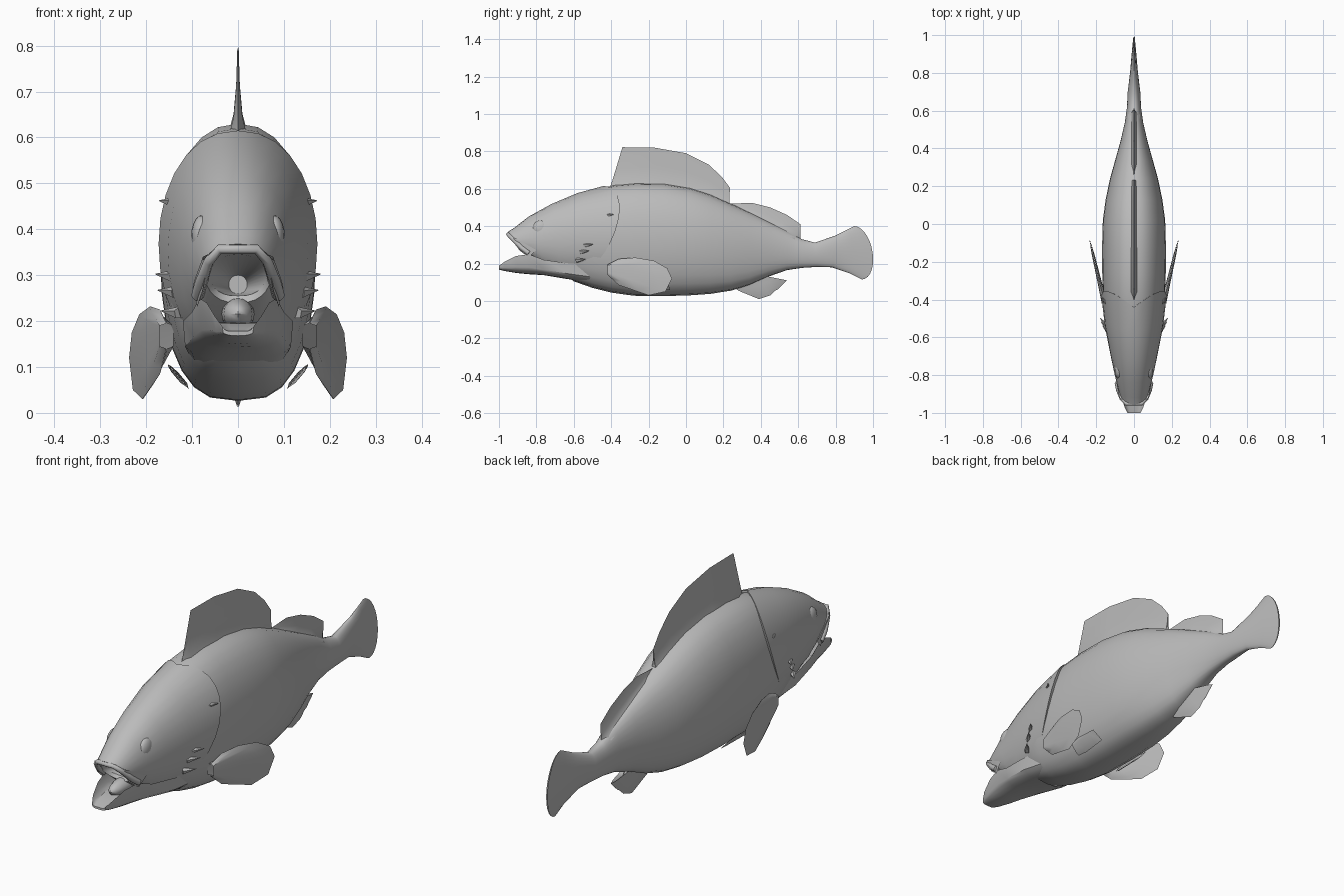
import bpy, bmesh, math
from mathutils import Vector

if "Cube" in bpy.data.objects:
    bpy.data.objects.remove(bpy.data.objects["Cube"])

grey = bpy.data.materials.new("fish_grey")
grey.diffuse_color = (0.5, 0.5, 0.5, 1)
grey.use_nodes = True
grey.node_tree.nodes["Principled BSDF"].inputs["Base Color"].default_value = grey.diffuse_color


def finish(name, bm, angle=40):
    bmesh.ops.remove_doubles(bm, verts=bm.verts, dist=0.0005)
    bmesh.ops.recalc_face_normals(bm, faces=bm.faces)
    me = bpy.data.meshes.new(name)
    bm.to_mesh(me)
    bm.free()
    me.materials.append(grey)
    ob = bpy.data.objects.new(name, me)
    bpy.context.collection.objects.link(ob)
    bpy.ops.object.select_all(action='DESELECT')
    ob.select_set(True)
    bpy.context.view_layer.objects.active = ob
    bpy.ops.object.shade_smooth_by_angle(angle=math.radians(angle))
    return ob


def loft(name, rings, n=24, low_pow=0.8, scoop=False, angle=40):
    """rings: (y_top, z_top, y_bottom, z_bottom, half_width, backward_bow)"""
    bm = bmesh.new()
    loops = []
    for yt, zt, yb, zb, w, bow in rings:
        loop = []
        for i in range(n):
            a = 2 * math.pi * i / n
            s, c = round(math.sin(a), 6), round(math.cos(a), 6)
            f = (1 - c) / 2
            # fuller section below the middle
            x = w * math.copysign(abs(s) ** (low_pow if c < 0 else .9), s)
            z = zt + (zb - zt) * f
            if scoop and c >= 0:
                z = (zt + zb) / 2 + (zt - zb) / 2 * max(0, 2 * s * s - 1)
            loop.append(bm.verts.new((x, yt + (yb - yt) * f + bow * abs(s), z)))
        loops.append(loop)
    for A, B in zip(loops, loops[1:]):
        for i in range(n):
            j = (i + 1) % n
            bm.faces.new((A[i], A[j], B[j], B[i]))
    bm.faces.new(loops[0])
    bm.faces.new(loops[-1])
    return finish(name, bm, angle)


LENS = ((0, 1), (.35, .75), (.75, .5), (1, .04))
WEDGE = ((0, 1.3), (.2, .6), (.5, .25), (1, .04))


def fin(name, base, tip, thick, place=lambda y, z: 0.0, side=1, steps=LENS):
    """Tapering fin between a base line and a tip line of (y, z) points."""
    bm = bmesh.new()
    last = len(base) - 1
    for sgn in (1, -1):
        grid = []
        for k, (b, t) in enumerate(zip(base, tip)):
            row = []
            edge = 0.04 if k in (0, last) else 1
            for f, w in steps:
                y, z = b[0] + (t[0] - b[0]) * f, b[1] + (t[1] - b[1]) * f
                x = place(y, z) + sgn * thick * w * edge
                row.append(bm.verts.new((side * x, y, z)))
            grid.append(row)
        for A, B in zip(grid, grid[1:]):
            for i in range(len(steps) - 1):
                bm.faces.new((A[i], A[i + 1], B[i + 1], B[i]))
    return finish(name, bm, 50)


# body running into the tail fin
loft("body", [
    (-.66, .50, -.66, .16, .10, 0), (-.58, .555, -.60, .105, .135, 0),
    (-.48, .595, -.50, .07, .153, 0), (-.38, .62, -.40, .045, .162, 0),
    (-.27, .63, -.28, .028, .168, 0), (-.12, .628, -.12, .026, .169, 0),
    (.02, .605, .02, .03, .165, 0), (.13, .57, .13, .038, .150, 0),
    (.24, .52, .24, .055, .127, 0), (.34, .475, .34, .085, .099, 0),
    (.44, .425, .44, .13, .071, 0), (.54, .375, .54, .165, .048, 0),
    (.62, .33, .62, .177, .037, 0), (.69, .312, .70, .182, .034, 0),
    (.80, .35, .78, .18, .021, .01), (.86, .38, .87, .15, .013, .03),
    (.90, .40, .94, .115, .003, .078)], 28, .68)

# head shell with mouth cavity and flared gill cover edge
loft("head", [
    (-.70, .30, -.70, .26, .02, 0), (-.93, .345, -.83, .255, .062, 0),
    (-.955, .368, -.84, .24, .073, 0), (-.92, .39, -.80, .205, .086, 0),
    (-.84, .452, -.74, .16, .104, 0), (-.72, .518, -.69, .14, .126, .02),
    (-.58, .577, -.66, .13, .153, .07), (-.44, .615, -.62, .122, .173, .15),
    (-.44, .595, -.62, .14, .150, .14)], 28)

# lower jaw, hollowed on top
loft("lower_jaw", [
    (-1, .188, -1, .168, .034, 0), (-.97, .21, -.97, .16, .05, 0),
    (-.91, .24, -.91, .15, .068, 0), (-.84, .25, -.84, .143, .084, 0),
    (-.76, .22, -.76, .138, .10, 0), (-.62, .20, -.62, .115, .12, 0),
    (-.48, .20, -.48, .085, .11, 0)], 20, scoop=True)

# tongue
bm = bmesh.new()
bmesh.ops.create_uvsphere(bm, u_segments=12, v_segments=8, radius=1)
for v in bm.verts:
    v.co = (v.co.x * .036, -.82 + v.co.y * .10, .215 + v.co.z * .035)
finish("tongue", bm)

# upper lip following the mouth rim
cu = bpy.data.curves.new("upper_lip", 'CURVE')
cu.dimensions = '3D'
cu.bevel_depth = .012
cu.bevel_resolution = 1
cu.use_fill_caps = True
half = [(.088, -.84, .255, 1.2), (.08, -.88, .285, 1.2), (.064, -.925, .33, 1), (.04, -.952, .357, .9)]
path = half + [(-x, y, z, r) for x, y, z, r in reversed(half)]
sp = cu.splines.new('POLY')
sp.points.add(len(path) - 1)
for p, (x, y, z, r) in zip(sp.points, path):
    p.co = (x, y, z, 1)
    p.radius = r
cu.materials.append(grey)
bpy.context.collection.objects.link(bpy.data.objects.new("upper_lip", cu))

# dorsal, rear dorsal and anal fins
fin("dorsal_fin",
    [(-.41, .60), (-.36, .60), (-.17, .61), (0, .58), (.12, .55), (.19, .52), (.23, .50), (.235, .50)],
    [(-.395, .64), (-.34, .822), (-.17, .82), (0, .79), (.12, .73), (.19, .665), (.235, .605), (.23, .53)],
    .016, steps=WEDGE)
fin("rear_dorsal_fin",
    [(.22, .50), (.30, .47), (.40, .42), (.50, .37), (.58, .33), (.61, .32)],
    [(.24, .52), (.35, .525), (.45, .50), (.54, .46), (.612, .41), (.612, .35)], .024, steps=WEDGE)
fin("anal_fin",
    [(.26, .07), (.32, .10), (.38, .12), (.43, .13), (.43, .13), (.44, .13), (.44, .13)],
    [(.28, .055), (.39, .01), (.45, .03), (.475, .055), (.49, .062), (.54, .11), (.46, .105)], .016)

for side, tag in ((1, "right"), (-1, "left")):
    # broad paddle fins sweeping outwards
    fin("pectoral_fin_" + tag,
        [(-.42, .195), (-.42, .19), (-.42, .185), (-.42, .175), (-.42, .165), (-.42, .155), (-.42, .145), (-.42, .14)],
        [(-.36, .225), (-.27, .232), (-.17, .215), (-.10, .175), (-.075, .12), (-.11, .05), (-.20, .03), (-.36, .085)],
        .015, lambda y, z: .158 + .235 * (y + .41), side)
    # small fins lying on the belly
    fin("pelvic_fin_" + tag,
        [(-.25, .10), (-.25, .09), (-.25, .065), (-.25, .055)],
        [(-.20, .108), (-.10, .105), (-.085, .06), (-.20, .052)],
        .007, lambda y, z: .105 + .85 * (z - .05), side)
    # jaw plates behind the lip
    fin("jaw_plate_" + tag,
        [(-.93, .345), (-.92, .34), (-.92, .335), (-.93, .33)],
        [(-.88, .315), (-.80, .272), (-.84, .232), (-.89, .27)],
        .008, lambda y, z: .066 + .25 * (y + .93), side)
    # eyes
    bm = bmesh.new()
    bmesh.ops.create_uvsphere(bm, u_segments=16, v_segments=10, radius=1)
    for v in bm.verts:
        v.co = (side * (.078 + v.co.x * .024), -.775 + v.co.y * .046, .385 + v.co.z * .046)
    finish("eye_" + tag, bm)
    # cheek and gill cover spines
    bm = bmesh.new()
    for x, y, z in ((.148, -.56, .22), (.155, -.54, .265), (.160, -.52, .30), (.152, -.41, .46)):
        q = Vector((.034, .04, .004)).to_track_quat('Z', 'Y')
        r = bmesh.ops.create_cone(bm, segments=5, radius1=.014, radius2=.001, depth=.06, cap_ends=True)
        for v in r["verts"]:
            p = q @ v.co + Vector((x, y, z))
            v.co = (side * p.x, p.y, p.z)
    finish("spines_" + tag, bm, 30)
